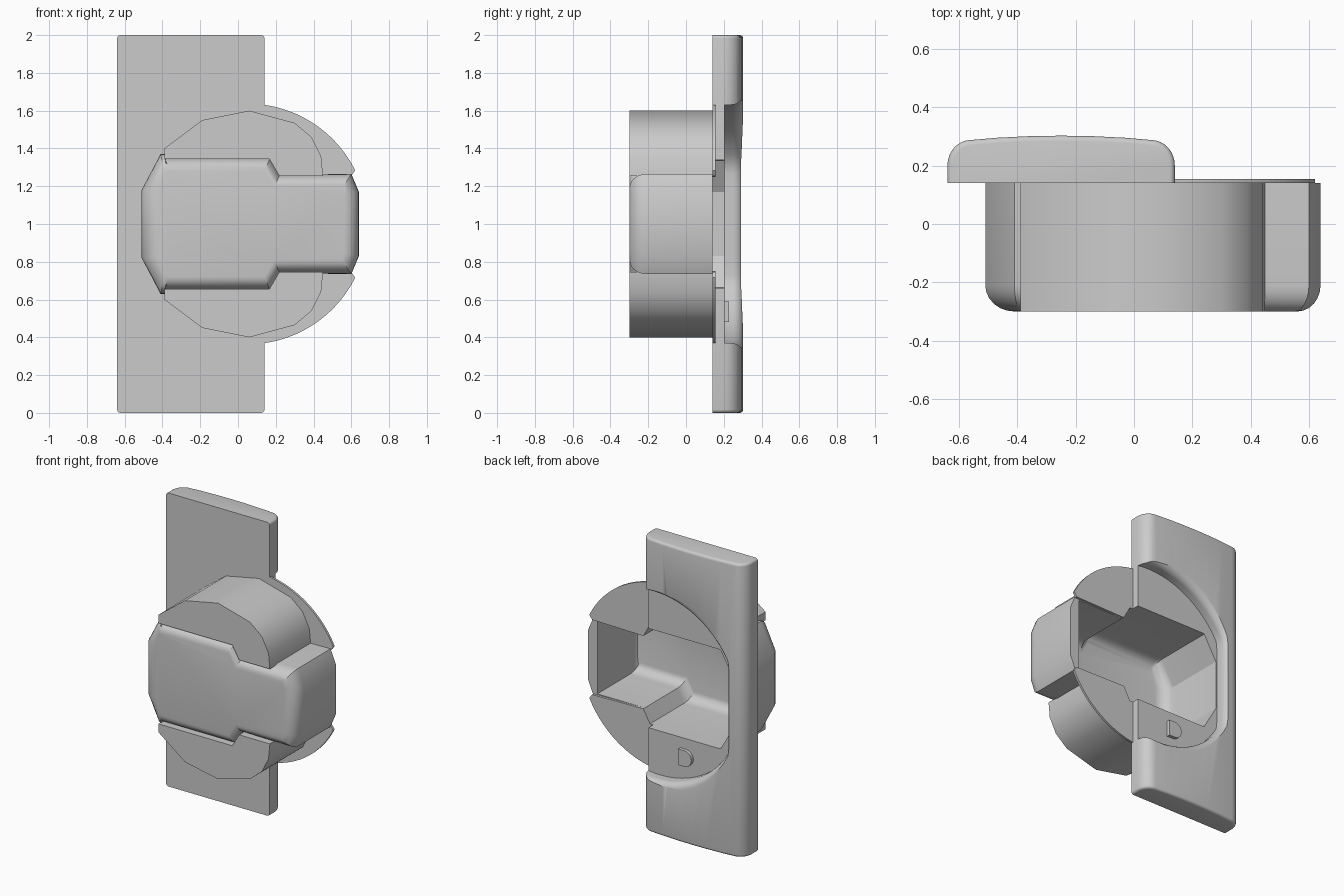
import bpy, bmesh
from math import sin, cos, pi, radians, sqrt

if "Cube" in bpy.data.objects:
    bpy.data.objects.remove(bpy.data.objects["Cube"])


def loft(name, loops, smooth=True):
    """Skin a list of equal-length closed loops and cap both ends."""
    bm = bmesh.new()
    rings = [[bm.verts.new(p) for p in loop] for loop in loops]
    n = len(rings[0])
    for a, b in zip(rings, rings[1:]):
        for i in range(n):
            j = (i + 1) % n
            bm.faces.new((a[i], a[j], b[j], b[i]))
    bm.faces.new(rings[0])
    bm.faces.new(rings[-1])
    bmesh.ops.recalc_face_normals(bm, faces=bm.faces)
    mesh = bpy.data.meshes.new(name)
    bm.to_mesh(mesh)
    bm.free()
    ob = bpy.data.objects.new(name, mesh)
    bpy.context.collection.objects.link(ob)
    if smooth:
        smooth_object(ob)
    return ob


def smooth_object(ob):
    bpy.ops.object.select_all(action='DESELECT')
    ob.select_set(True)
    bpy.context.view_layer.objects.active = ob
    bpy.ops.object.shade_smooth_by_angle(angle=radians(28))


def at_y(outline, y):
    return [(x, y, z) for x, z in outline]


def prism(name, outline, y0, y1, smooth=False):
    return loft(name, [at_y(outline, y0), at_y(outline, y1)], smooth)


def flip(outline):
    """Mirror an outline about the middle height z = 1."""
    return [(x, 2 - z) for x, z in outline]


def closed(half):
    return half + flip(half)[::-1]


def lerp(a, b, t):
    return [(p[0] + (q[0] - p[0]) * t, p[1] + (q[1] - p[1]) * t) for p, q in zip(a, b)]


# Pocket outlines (upper halves): outer wall, inner wall, rounded front face
outer = closed([(-.51, 1.18), (-.41, 1.37), (-.39, 1.37), (-.39, 1.35),
                (.17, 1.35), (.22, 1.26), (.60, 1.265), (.64, 1.17)])
inner = closed([(-.50, 1.17), (-.405, 1.335), (-.395, 1.337), (-.385, 1.338),
                (.163, 1.338), (.213, 1.248), (.57, 1.248), (.571, 1.17)])
front = closed([(-.41, 1.17), (-.385, 1.27), (-.375, 1.277), (-.36, 1.28),
                (.14, 1.28), (.19, 1.19), (.55, 1.19), (.56, 1.15)])


def rounded_end(base, y_start, depth, steps=6):
    loops = []
    for i in range(steps + 1):
        t = pi / 2 * i / steps
        loops.append(at_y(lerp(base, front, 1 - cos(t)), y_start - depth * sin(t)))
    return loops


# Hollow pocket: inner floor, up to the rim, then down the outside
loft("pocket", rounded_end(inner, -.21, .075)[::-1] + [at_y(inner, .14), at_y(outer, .14)]
     + rounded_end(outer, -.21, .09))

# Side housings above and below the pocket
housing = [(-.39, 1.343), (-.39, 1.40), (-.19, 1.55), (.06, 1.60), (.30, 1.535), (.39, 1.46),
           (.44, 1.36), (.45, 1.255), (.218, 1.255), (.167, 1.343)]

# Thin flange pieces with a round outer edge
CX, R = .05, .637
a0, a1 = radians(82), radians(26.5)
arc = [(CX + R * cos(a0 + (a1 - a0) * i / 24), 1 + R * sin(a0 + (a1 - a0) * i / 24)) for i in range(25)]
flange = arc + [(.60, 1.255), (.213, 1.248), (.163, 1.338), (.13, 1.338)]

for side, shape in (("upper", lambda o: o), ("lower", flip)):
    prism(side + "_housing", shape(housing), -.30, .14, True)
    prism(side + "_flange", shape(flange), .14, .155)

# Face plate: crowned profile extruded upward with softened ends
profile = [(-.64, .14), (-.64, .20)]
profile += [(-.56 - .08 * cos(pi / 2 * i / 8), .20 + .088 * sin(pi / 2 * i / 8)) for i in range(1, 9)]
profile += [(x, .303 - .15 * (x + .25) ** 2) for x in (-.47, -.36, -.25, -.14, -.03)]
profile += [(.06 + .08 * sin(pi / 2 * i / 8), .20 + .088 * cos(pi / 2 * i / 8)) for i in range(9)]
profile += [(.14, .14)]


def plate_loop(z, inset):
    sx, sy = 1 - inset / .39, 1 - inset / .16
    return [(-.25 + (x + .25) * sx, .14 + (y - .14) * sy, z) for x, y in profile]


soft = [(.018 * (1 - sin(pi / 2 * i / 4)), .018 * (1 - cos(pi / 2 * i / 4))) for i in range(5)]
rows = [(z, d) for d, z in [(s[1], s[0]) for s in soft]][::-1]
rows = sorted((.018 * (1 - cos(pi / 2 * i / 4)), .018 * (1 - sin(pi / 2 * i / 4))) for i in range(5))
plate = loft("face_plate", [plate_loop(z, d) for z, d in rows]
             + [plate_loop(2 - z, d) for z, d in rows[::-1]], False)


# Round finger recess with a flared rim, and the pocket opening
def recess_loop(y, grow):
    n = 72
    return at_y([(max(CX + (R + grow) * cos(2 * pi * i / n), -.508 - grow),
                  1 + (R + grow) * sin(2 * pi * i / n)) for i in range(n)], y)


rim = [(.25 + .055 * i / 7, .055 - sqrt(.055 ** 2 - (.055 * i / 7) ** 2)) for i in range(8)]
cutters = [loft("recess_cutter", [recess_loop(.205, 0)] + [recess_loop(y, g) for y, g in rim]
                + [recess_loop(.36, .055)], False),
           prism("opening_cutter", inner, .10, .30)]
for cutter in cutters:
    cutter.hide_render = True
    mod = plate.modifiers.new("cut", 'BOOLEAN')
    mod.operation = 'DIFFERENCE'
    mod.solver = 'EXACT'
    mod.object = cutter
    bpy.context.view_layer.objects.active = plate
    bpy.ops.object.modifier_apply(modifier=mod.name)
    bpy.data.objects.remove(cutter)
smooth_object(plate)

# Small half-round stud on the recess floor
stud = [(-.10, .48), (-.10, .59)] + [(-.145 - .055 * sin(pi * i / 10), .535 + .055 * cos(pi * i / 10))
                                     for i in range(11)]
prism("recess_stud", stud, .20, .228)
